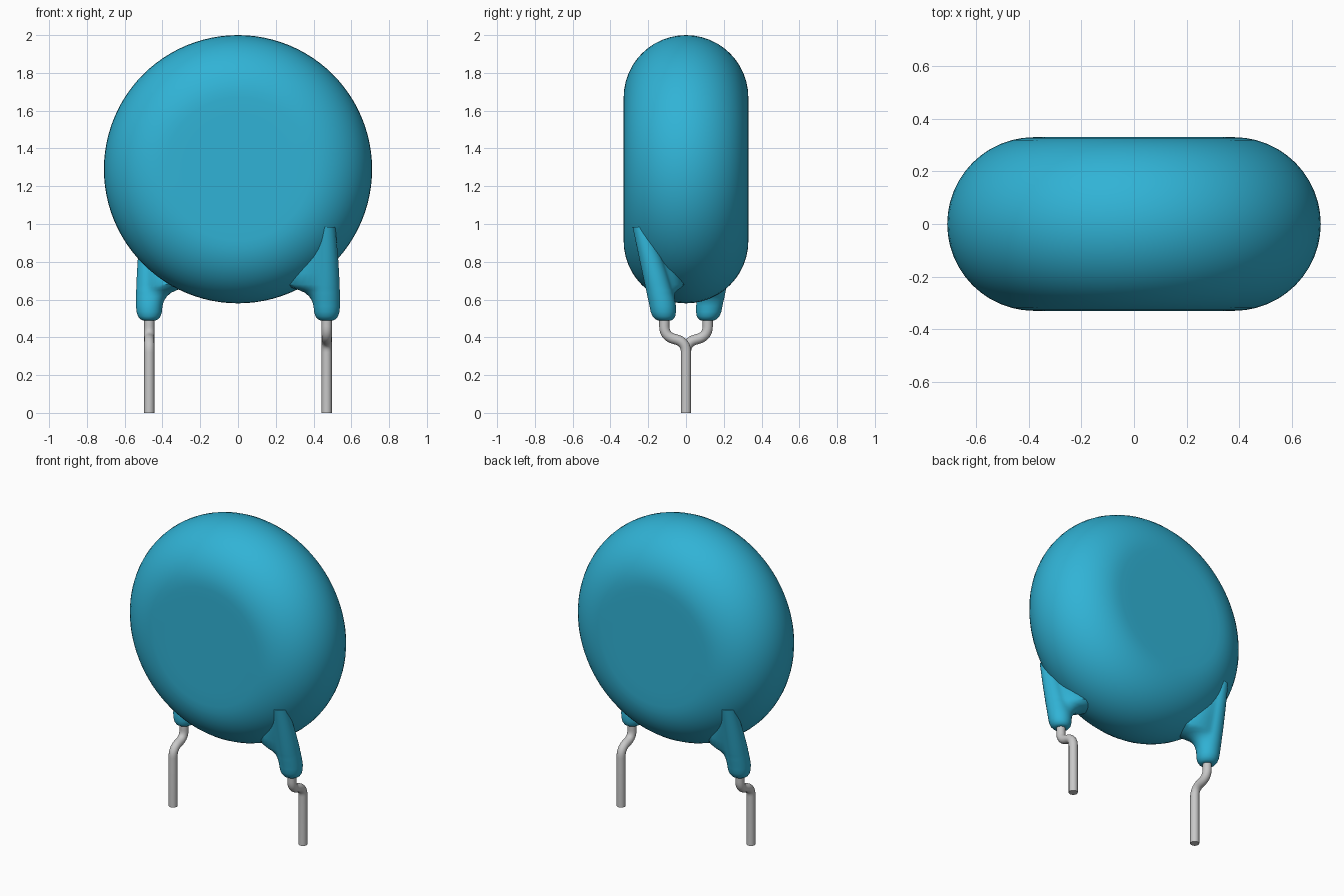
import bpy, bmesh, math
from mathutils import Vector

if "Cube" in bpy.data.objects:
    bpy.data.objects.remove(bpy.data.objects["Cube"], do_unlink=True)


def material(name, rgb, rough):
    m = bpy.data.materials.new(name)
    m.use_nodes = True
    m.diffuse_color = (*rgb, 1)
    bsdf = next(n for n in m.node_tree.nodes if n.type == 'BSDF_PRINCIPLED')
    bsdf.inputs["Base Color"].default_value = (*rgb, 1)
    bsdf.inputs["Roughness"].default_value = rough
    return m


BLUE = material("blue coating", (0.03, 0.45, 0.67), 0.5)
GREY = material("tinned wire", (0.58, 0.58, 0.58), 0.4)


def smooth(obj):
    bpy.ops.object.select_all(action='DESELECT')
    obj.select_set(True)
    bpy.context.view_layer.objects.active = obj
    bpy.ops.object.shade_smooth_by_angle(angle=math.radians(40))


def loft(name, rings, mat):
    """Skin a list of closed point rings and cap both ends."""
    bm = bmesh.new()
    loops = [[bm.verts.new(p) for p in ring] for ring in rings]
    n = len(loops[0])
    for a, b in zip(loops, loops[1:]):
        for i in range(n):
            j = (i + 1) % n
            bm.faces.new((a[i], a[j], b[j], b[i]))
    bm.faces.new(loops[0])
    bm.faces.new(loops[-1])
    bmesh.ops.recalc_face_normals(bm, faces=bm.faces)
    mesh = bpy.data.meshes.new(name)
    bm.to_mesh(mesh)
    bm.free()
    mesh.materials.append(mat)
    obj = bpy.data.objects.new(name, mesh)
    bpy.context.collection.objects.link(obj)
    smooth(obj)
    return obj


# Disc body: flat faces with a fully rounded rim, axis along y
CZ, FLAT, ROUND = 1.29, 0.38, 0.33
profile = [(0.30, -ROUND)]
for k in range(25):
    a = math.pi * k / 24
    profile.append((FLAT + ROUND * math.sin(a), -ROUND * math.cos(a)))
profile.append((0.30, ROUND))
SEG = 96
loft("disc_body", [[(r * math.cos(t), y, CZ + r * math.sin(t))
                    for t in (2 * math.pi * i / SEG for i in range(SEG))]
                   for r, y in profile], BLUE)

# Coated shoulder stations: height, front edge y, radius, fillet towards the disc
STATIONS = [
    (0.490, -0.150, 0.036, 0.00), (0.497, -0.164, 0.049, 0.00),
    (0.512, -0.177, 0.060, 0.00), (0.535, -0.187, 0.067, 0.00),
    (0.565, -0.193, 0.070, 0.00), (0.590, -0.198, 0.070, 0.008),
    (0.615, -0.204, 0.070, 0.025), (0.635, -0.208, 0.069, 0.050),
    (0.650, -0.211, 0.069, 0.085), (0.662, -0.214, 0.068, 0.130),
    (0.680, -0.218, 0.068, 0.170), (0.740, -0.231, 0.065, 0.170),
    (0.820, -0.248, 0.060, 0.120), (0.900, -0.265, 0.053, 0.060),
    (0.985, -0.283, 0.045, 0.00),
]
FILLET = math.radians(158)   # inwards and slightly towards the mid plane
LEAD_X = 0.47


def shoulder_ring(z, front, r, flare, side):
    ring = []
    for i in range(40):
        t = 2 * math.pi * i / 40
        d = r + flare * max(0, math.cos(t - FILLET)) ** 3
        x = LEAD_X + d * math.cos(t)
        y = front + r + d * math.sin(t)
        ring.append((side * x, side * y, z))
    return ring


# Wire centre line in the y-z plane: corner points and bend radii
CORNERS = [(-0.115, 0.56, 0), (-0.115, 0.405, 0.055), (0.0, 0.375, 0.055), (0.0, 0.0, 0)]


def wire_path():
    pts = [Vector(c[:2]) for c in CORNERS]
    path = [pts[0]]
    for a, b, c, (_, _, cut) in zip(pts, pts[1:], pts[2:], CORNERS[1:]):
        p = b + (a - b).normalized() * cut
        q = b + (c - b).normalized() * cut
        for k in range(9):
            u = k / 8
            path.append(p * (1 - u) ** 2 + b * (2 * u * (1 - u)) + q * u * u)
    return path + [pts[-1]]


def wire(name, side):
    curve = bpy.data.curves.new(name, 'CURVE')
    curve.dimensions = '3D'
    curve.bevel_depth = 0.027
    curve.bevel_resolution = 6
    curve.use_fill_caps = True
    path = wire_path()
    spline = curve.splines.new('POLY')
    spline.points.add(len(path) - 1)
    for pt, (y, z) in zip(spline.points, path):
        pt.co = (side * LEAD_X, side * y, z, 1)
    curve.materials.append(GREY)
    obj = bpy.data.objects.new(name, curve)
    bpy.context.collection.objects.link(obj)
    bpy.ops.object.select_all(action='DESELECT')
    obj.select_set(True)
    bpy.context.view_layer.objects.active = obj
    bpy.ops.object.convert(target='MESH')
    smooth(bpy.context.view_layer.objects.active)


# The two leads are half-turn copies of each other about the z axis
for label, side in (("left", 1), ("right", -1)):
    loft(label + "_lead_shoulder", [shoulder_ring(*s, side) for s in STATIONS], BLUE)
    wire(label + "_lead_wire", side)
